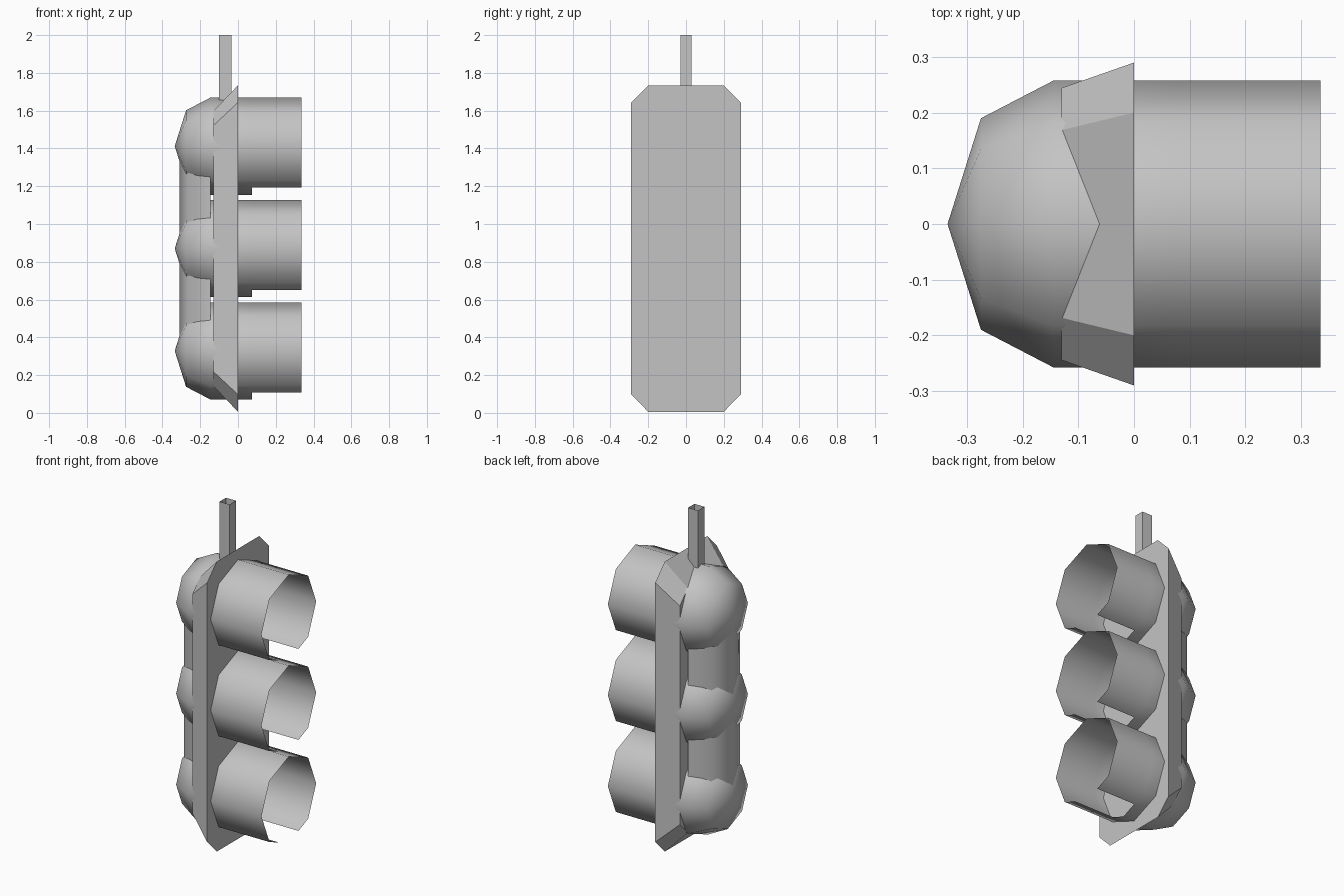
import bpy
from math import cos, sin, pi, radians

cube = bpy.data.objects.get("Cube")
if cube:
    bpy.data.objects.remove(cube, do_unlink=True)

grey = bpy.data.materials.new("plain grey")
COLOUR = (0.55, 0.55, 0.55, 1)
grey.use_nodes = True
grey.diffuse_color = COLOUR
grey.node_tree.nodes["Principled BSDF"].inputs["Base Color"].default_value = COLOUR

MID_Z = 0.87
SPACING = 0.542
RADIUS = 0.2575


def make(name, verts, faces, smooth=False):
    mesh = bpy.data.meshes.new(name)
    mesh.from_pydata(verts, [], faces)
    mesh.materials.append(grey)
    obj = bpy.data.objects.new(name, mesh)
    bpy.context.collection.objects.link(obj)
    bpy.ops.object.select_all(action='DESELECT')
    obj.select_set(True)
    bpy.context.view_layer.objects.active = obj
    bpy.ops.object.mode_set(mode='EDIT')
    bpy.ops.mesh.select_all(action='SELECT')
    bpy.ops.mesh.normals_make_consistent(inside=False)
    bpy.ops.object.mode_set(mode='OBJECT')
    if smooth:
        bpy.ops.object.shade_smooth_by_angle(angle=radians(60))
    return obj


def bridge(rings, n, closed=True):
    """Quads joining consecutive rings of n points."""
    return [(r * n + i, r * n + (i + 1) % n, (r + 1) * n + (i + 1) % n, (r + 1) * n + i)
            for r in range(rings - 1) for i in range(n if closed else n - 1)]


# Octagonal section, starting at the bottom, with the two bottom sides halved
octagon = [(sin(i * pi / 4), -cos(i * pi / 4)) for i in range(8)]


def halfway(a, b):
    return ((a[0] + b[0]) / 2, (a[1] + b[1]) / 2)


section = [octagon[0], halfway(octagon[0], octagon[1]), *octagon[1:],
           halfway(octagon[7], octagon[0])]
n = len(section)


# Lamp: rounded back, tube and visor with a slot along its bottom
def lamp(name, z):
    rings = [(-0.275, 0.19), (-0.145, RADIUS), (0.075, RADIUS), (0.335, RADIUS)]
    verts = [(x, y * r, z + h * r) for x, r in rings for y, h in section]
    faces = bridge(len(rings), n)
    visor = 2 * n
    slot = (visor, visor + n - 1)
    faces = [f for i, f in enumerate(faces) if i not in slot]
    verts.append((-0.335, 0, z))
    faces += [(i, (i + 1) % n, len(verts) - 1) for i in range(n)]
    make(name, verts, faces, smooth=True)


for name, step in (("top_lamp", 1), ("middle_lamp", 0), ("bottom_lamp", -1)):
    lamp(name, MID_Z + step * SPACING)

# Backplate: chamfered panel tapering towards the rear
half = [(0.29, 0.773), (0.2, 0.864)]
outline = half + [(-y, z) for y, z in reversed(half)]
outline += [(-y, -z) for y, z in outline]
m = len(outline)
verts = [(x, y * s, MID_Z + z * s) for x, s in ((0, 1), (-0.13, 0.843)) for y, z in outline]
make("backplate", verts, bridge(2, m) + [tuple(range(m)), tuple(range(m, 2 * m))])

# Rear housing: half-octagon column joining the lamp backs
arc = [(-0.145 - 0.165 * sin(i * pi / 4), 0.19 * cos(i * pi / 4)) for i in range(5)]
verts = [(x, y, MID_Z + s * SPACING) for s in (-1, 1) for x, y in arc]
make("rear_housing", verts, bridge(2, len(arc), closed=False), smooth=True)

# Hanger: hollow square post
square = [(-0.1, -0.03), (-0.035, -0.03), (-0.035, 0.03), (-0.1, 0.03)]
verts = [(x, y, z) for z in (1.6, 2.0) for x, y in square]
make("hanger_post", verts, bridge(2, 4))
